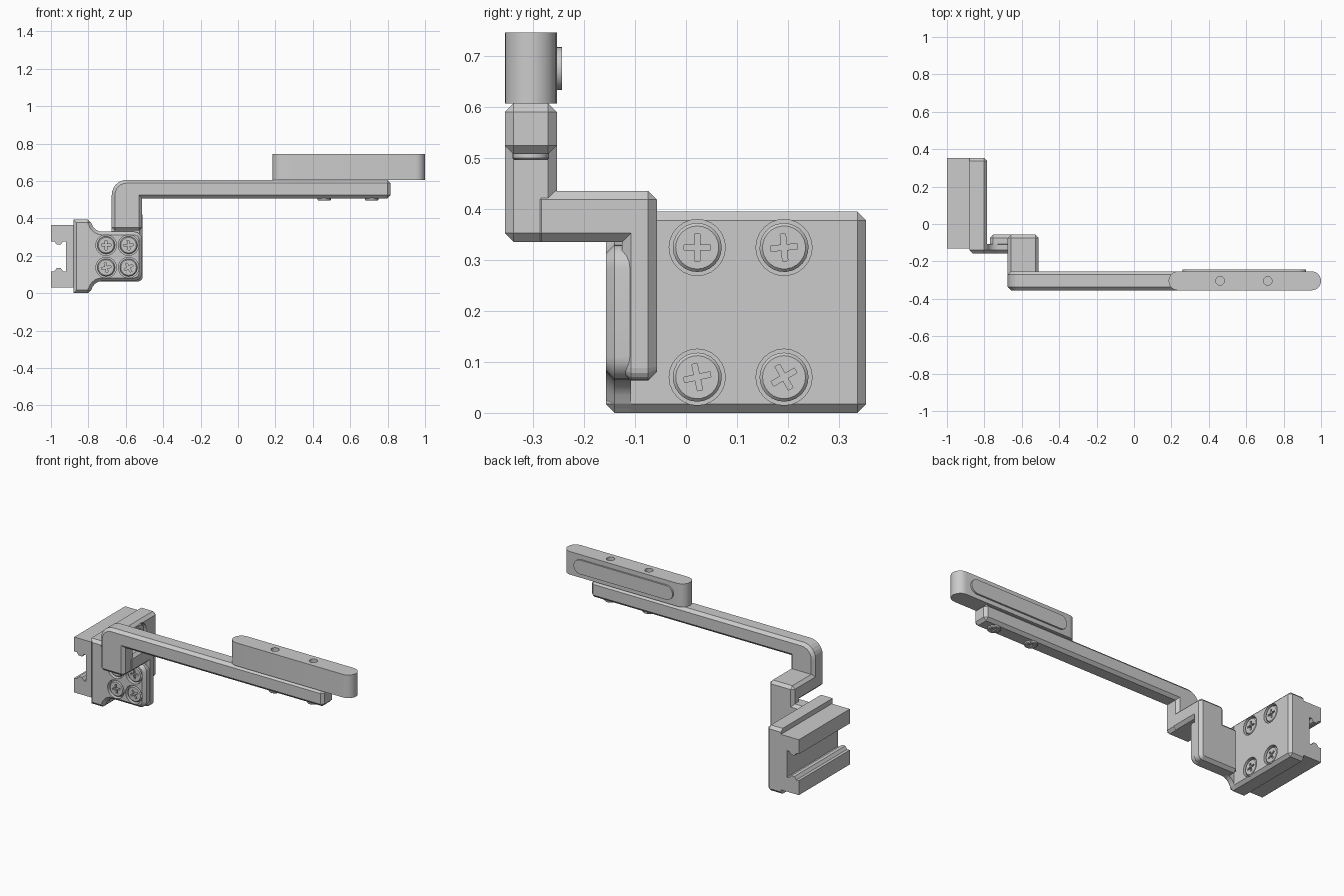
import bpy, bmesh
from math import sin, cos, pi, radians
from mathutils import Matrix, Vector

if "Cube" in bpy.data.objects:
    bpy.data.objects.remove(bpy.data.objects["Cube"])

C = 0.017       # chamfer width
MID = 0.197     # mid height of the clamp


def arc(cx, cy, r, a0, a1, n=6):
    return [(cx + r * cos(radians(a0 + (a1 - a0) * i / n)),
             cy + r * sin(radians(a0 + (a1 - a0) * i / n))) for i in range(n + 1)]


def finish(bm, name):
    me = bpy.data.meshes.new(name)
    bm.to_mesh(me)
    bm.free()
    ob = bpy.data.objects.new(name, me)
    bpy.context.collection.objects.link(ob)
    return ob


def smooth(ob):
    ob.data.polygons.foreach_set("use_smooth", [True] * len(ob.data.polygons))
    ob.data.set_sharp_from_angle(angle=radians(30))


def prism(name, pts, axis, lo, hi, chamfer=0, keep=lambda a, b: True):
    """Extrude a profile along an axis; chamfer its convex sharp edges."""
    place = {'x': lambda u, v: (lo, u, v), 'y': lambda u, v: (u, lo, v),
             'z': lambda u, v: (u, v, lo)}[axis]
    bm = bmesh.new()
    face = bm.faces.new([bm.verts.new(place(u, v)) for u, v in pts])
    ext = bmesh.ops.extrude_face_region(bm, geom=[face], use_keep_orig=True)
    step = Vector([(hi - lo) * (axis == k) for k in 'xyz'])
    bmesh.ops.translate(bm, vec=step,
                        verts=[g for g in ext['geom'] if isinstance(g, bmesh.types.BMVert)])
    bmesh.ops.recalc_face_normals(bm, faces=bm.faces)
    if chamfer:
        edges = [e for e in bm.edges if e.calc_face_angle_signed(0) > radians(50)
                 and keep(e.verts[0].co, e.verts[1].co)]
        bmesh.ops.bevel(bm, geom=edges, offset=chamfer, offset_type='OFFSET',
                        segments=1, profile=0.5, affect='EDGES', clamp_overlap=True)
    return finish(bm, name)


def rect(u0, u1, v0, v1):
    return [(u0, v0), (u1, v0), (u1, v1), (u0, v1)]


def stadium(u0, u1, v0, v1):
    r, c = (v1 - v0) / 2, (v0 + v1) / 2
    return arc(u1 - r, c, r, -90, 90, 12) + arc(u0 + r, c, r, 90, 270, 12)


def cut(ob, cutter):
    mod = ob.modifiers.new("cut", 'BOOLEAN')
    mod.operation, mod.solver, mod.object = 'DIFFERENCE', 'EXACT', cutter
    dg = bpy.context.evaluated_depsgraph_get()
    me = bpy.data.meshes.new_from_object(ob.evaluated_get(dg))
    ob.modifiers.clear()
    ob.data = me
    bpy.data.objects.remove(cutter)


def pits(centers, axis, r, depth):
    """Cylinders centred on surface points, used as one cutter."""
    turn = {'x': Matrix.Rotation(pi / 2, 4, 'Y'), 'y': Matrix.Rotation(pi / 2, 4, 'X'),
            'z': Matrix.Identity(4)}[axis]
    bm = bmesh.new()
    for c in centers:
        bmesh.ops.create_cone(bm, cap_ends=True, segments=24, radius1=r, radius2=r,
                              depth=2 * depth, matrix=Matrix.Translation(c) @ turn)
    return finish(bm, "cutter")


# Clamp back plate: chamfered everywhere but the rim facing the jaw
X0, X1, Y0, Y1 = -0.88, -0.785, -0.157, 0.353
plate = prism("clamp_plate", rect(X0, X1, 0, 2 * MID), 'y', Y0, Y1, C,
              lambda a, b: not (max(a.x, b.x) < X0 + 1e-4 and max(a.y, b.y) > Y0 + 1e-4
                                or max(a.x, b.x) < X0 + 1e-4 and min(a.y, b.y) > 0))

# Slotted rail jaw, mirrored about mid height
low = [(-0.87, 0.03), (-1, 0.03), (-1, 0.117), (-0.982, 0.117), (-0.97, 0.134),
       (-0.948, 0.134), (-0.935, 0.117), (-0.92, 0.117)]
jaw = prism("rail_jaw", low + [(x, 2 * MID - z) for x, z in reversed(low)], 'y', -0.132, Y1)

# Side flange flowing out of the plate
low = ([(-0.86, 0), (-0.802, 0), (-0.785, C)] + arc(-0.725, 0.005, 0.06, 165, 90, 5)
       + arc(-0.557, 0.11, 0.045, -90, 0))
flange = prism("side_flange", low + [(x, 2 * MID - z) for x, z in reversed(low)],
               'y', Y0, -0.108, C, lambda a, b: min(a.y, b.y) < Y0 + 1e-4 and max(a.y, b.y) < -0.15)

# Arm foot pad behind the flange, with the taller stem
prism("arm_foot", [(-0.77, 0.063)] + arc(-0.535, 0.088, 0.025, -90, 0, 4)
      + [(-0.51, 0.435), (-0.675, 0.435), (-0.675, 0.33), (-0.77, 0.33)],
      'y', -0.125, -0.057, C)

# Sideways link and the long bent arm
prism("arm_link", rect(-0.675, -0.51, 0.335, 0.435), 'y', -0.30, -0.075, C)
prism("long_arm", [(-0.675, 0.335), (-0.513, 0.335), (-0.513, 0.507), (0.815, 0.507),
                   (0.815, 0.606)] + arc(-0.595, 0.526, 0.08, 90, 180),
      'y', -0.355, -0.253, C)

# Handle block with top holes and raised back strip
handle = prism("handle_block", stadium(0.185, 1.0, -0.355, -0.253), 'z', 0.606, 0.745)
HOLES = (0.46, 0.715)
cut(handle, pits([(x, -0.304, 0.745) for x in HOLES], 'z', 0.023, 0.08))
smooth(handle)
smooth(prism("handle_strip", stadium(0.26, 0.92, 0.632, 0.717), 'y', -0.26, -0.243))

# Counterbores for the screws
front = [(x, Y0, z) for x in (-0.705, -0.585) for z in (0.137, 0.257)]
side = [(X1, y, z) for y in (0.022, 0.192) for z in (0.07, 0.324)]
cut(flange, pits(front, 'y', 0.055, 0.03))
cut(plate, pits(side, 'x', 0.055, 0.03))
smooth(flange)

# One cross-head screw, then placed copies
head = prism("screw", arc(0, 0, 1, 0, 345, 23), 'z', -0.6, 0, 0.12,
             lambda a, b: min(a.z, b.z) > -1e-4)
L, W = 0.55, 0.11
plus = [(L, -W), (L, W), (W, W), (W, L), (-W, L), (-W, W),
        (-L, W), (-L, -W), (-W, -W), (-W, -L), (W, -L), (W, -W)]
cut(head, prism("cutter", plus, 'z', -0.3, 0.3))
smooth(head)
spots = ([("front_screw", Vector(p) + Vector((0, 0.005, 0)), (0, -1, 0), 0.047) for p in front]
         + [("side_screw", Vector(p) - Vector((0.005, 0, 0)), (1, 0, 0), 0.048) for p in side]
         + [("handle_screw", Vector((x, -0.304, 0.495)), (0, 0, -1), 0.036) for x in HOLES])
for i, (name, pos, out, r) in enumerate(spots):
    ob = bpy.data.objects.new(name, head.data)
    ob.matrix_world = (Matrix.Translation(pos) @ Vector(out).to_track_quat('Z', 'Y').to_matrix().to_4x4()
                       @ Matrix.Rotation(radians((12, 0, 30, 5)[i % 4]), 4, 'Z') @ Matrix.Scale(r, 4))
    bpy.context.collection.objects.link(ob)
bpy.data.objects.remove(head)
